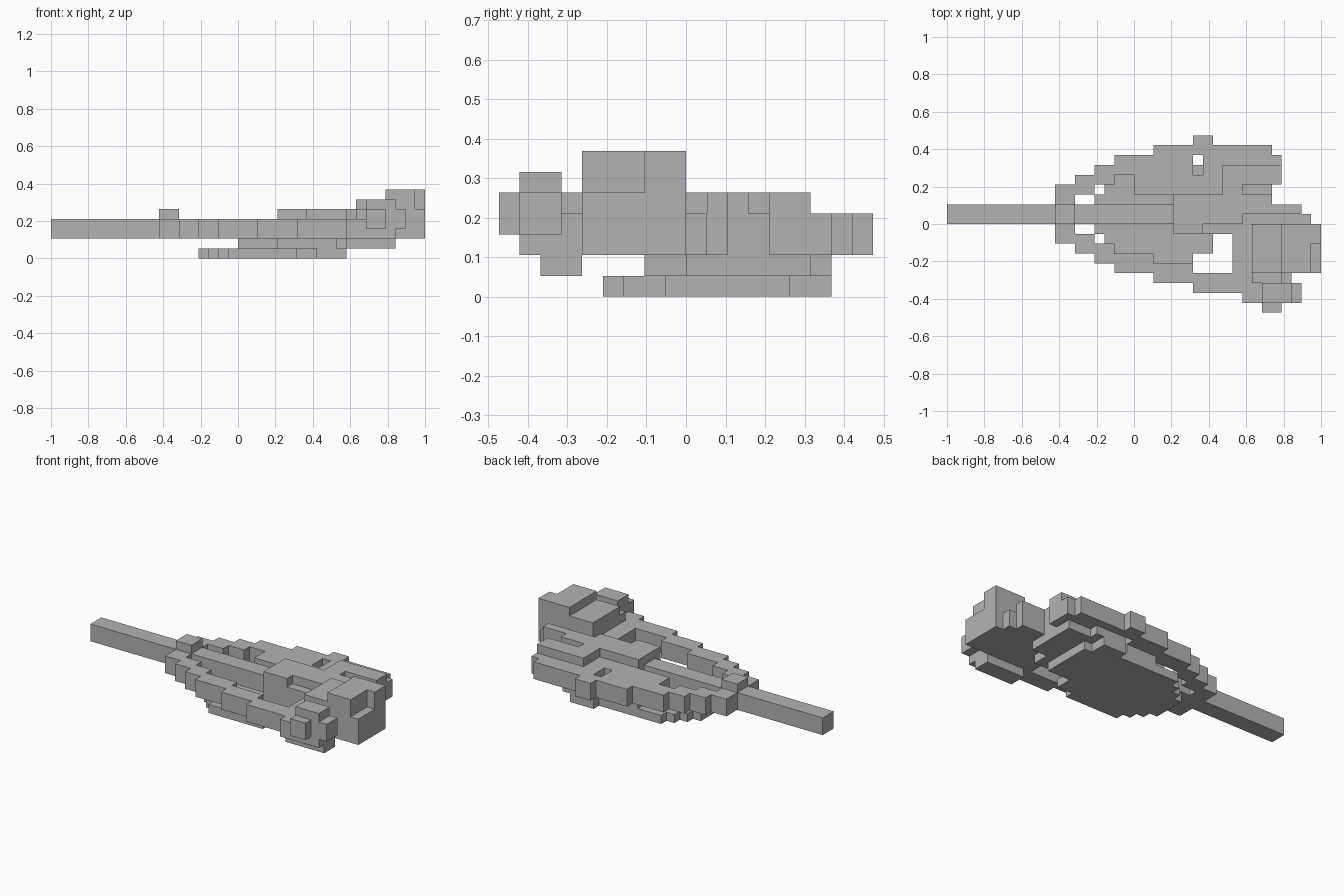
import bpy, bmesh
from mathutils import Vector

UNIT = 1 / 19                     # edge of one block
ORIGIN = Vector((-1, -9 * UNIT, 0))

if "Cube" in bpy.data.objects:
    bpy.data.objects.remove(bpy.data.objects["Cube"], do_unlink=True)

grey = bpy.data.materials.new("stone_grey")
grey.use_nodes = True
grey.diffuse_color = (0.45, 0.45, 0.45, 1)
grey.node_tree.nodes["Principled BSDF"].inputs["Base Color"].default_value = grey.diffuse_color

parts = {}
taken = set()


def box(part, x, y, z):
    """Fill a block range, given as (start, end) on each axis."""
    cells = parts.setdefault(part, set())
    for i in range(*x):
        for j in range(*y):
            for k in range(*z):
                if (i, j, k) not in taken:
                    taken.add((i, j, k))
                    cells.add((i, j, k))


def mirrored(span):
    return 20 - span[1], 20 - span[0]


RIM = (2, 4)

# long blade with a raised collar
box("blade", (0, 23), (9, 11), RIM)
box("collar", (11, 13), (9, 11), (4, 5))

# stepped rim, the same on both sides of the blade
for x, y in [((11, 13), (7, 9)), ((13, 15), (6, 8)), ((15, 17), (5, 7)),
             ((17, 21), (4, 6)), ((21, 25), (3, 5)), ((25, 27), (2, 4))]:
    box("front_rim", x, y, RIM)
    box("back_rim", x, mirrored(y), RIM)
box("front_rim", (27, 30), (2, 4), RIM)
box("back_rim", (27, 33), (15, 17), RIM)
box("back_rim", (33, 34), (13, 16), RIM)

# rounded floor plate
for x, y in [((15, 16), (8, 12)), ((16, 17), (7, 13)), ((17, 18), (6, 14)),
             ((18, 25), (5, 15)), ((25, 26), (6, 15)), ((26, 27), (6, 16)),
             ((27, 29), (8, 16)), ((29, 30), (8, 14))]:
    box("floor_plate", x, y, (0, 1))

# torso and folded arm
box("torso", (23, 30), (9, 12), (1, 5))
box("torso", (23, 26), (8, 9), (1, 5))
box("torso", (26, 29), (8, 9), (1, 4))
box("torso", (28, 30), (12, 15), (1, 5))
box("torso", (26, 30), (14, 16), (1, 4))
box("folded_arm", (19, 28), (12, 14), (1, 4))
box("folded_arm", (21, 25), (14, 15), (1, 4))

# ridges running back from the torso
for y, end, top in [((9, 10), 37, 4), ((10, 11), 36, 5), ((11, 12), 33, 5),
                    ((12, 13), 33, 4), ((13, 15), 34, 5)]:
    box("ridges", (30, end), y, (2, top))
box("ridges", (30, 33), (9, 15), (1, 2))

# shoulder, arm and hand
box("shoulder", (29, 31), (4, 7), RIM)
box("shoulder", (29, 31), (7, 9), (1, 4))
box("arm", (30, 35), (2, 4), (1, 4))
box("arm", (30, 35), (1, 4), RIM)
box("arm", (31, 34), (3, 4), (4, 5))
box("hand", (32, 35), (1, 3), (3, 6))
box("hand", (35, 36), (1, 3), (3, 5))
box("hand", (32, 34), (0, 1), (3, 5))

# head with a raised crown
box("head", (31, 38), (4, 9), (2, 5))
box("head", (31, 34), (4, 9), (5, 6))
box("crown", (34, 37), (4, 9), (5, 7))
box("crown", (37, 38), (7, 9), (5, 7))


def build(name, cells):
    """Make a mesh from the outer faces of a set of blocks."""
    bm = bmesh.new()
    for cell in sorted(cells):
        for axis in range(3):
            for side in (0, 1):
                step = [0, 0, 0]
                step[axis] = 2 * side - 1
                if tuple(c + s for c, s in zip(cell, step)) in taken:
                    continue
                u, v = Vector(), Vector()
                u[(axis + 1) % 3] = 1
                v[(axis + 2) % 3] = 1
                corner = Vector(cell)
                corner[axis] += side
                loop = [corner, corner + u, corner + u + v, corner + v]
                if not side:
                    loop.reverse()
                bm.faces.new([bm.verts.new(ORIGIN + p * UNIT) for p in loop])
    bmesh.ops.remove_doubles(bm, verts=bm.verts, dist=UNIT / 100)
    bmesh.ops.dissolve_limit(bm, angle_limit=0.01, verts=bm.verts, edges=bm.edges)
    mesh = bpy.data.meshes.new(name)
    bm.to_mesh(mesh)
    bm.free()
    mesh.materials.append(grey)
    bpy.context.collection.objects.link(bpy.data.objects.new(name, mesh))


for name, cells in parts.items():
    build(name, cells)
